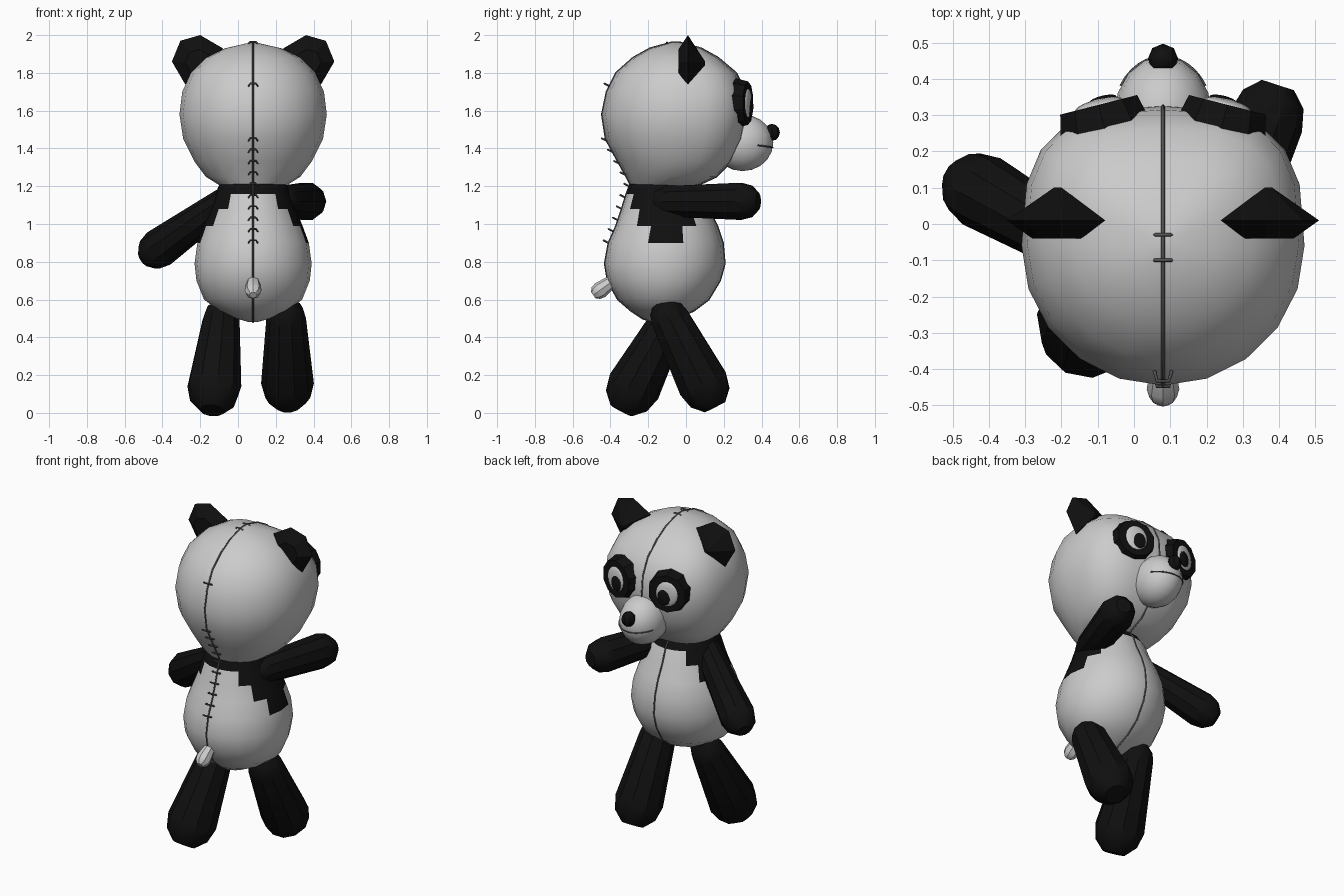
import bpy, bmesh, math
from mathutils import Vector

cube = bpy.data.objects.get("Cube")
if cube:
    bpy.data.objects.remove(cube, do_unlink=True)

CX = 0.08   # the toy's own centre line


def material(name, v):
    m = bpy.data.materials.new(name)
    m.use_nodes = True
    m.diffuse_color = (v, v, v, 1)
    m.node_tree.nodes["Principled BSDF"].inputs["Base Color"].default_value = (v, v, v, 1)
    return m


LIGHT = material("light_fur", 0.6)
BLACK = material("black_fur", 0.005)
THREAD = material("grey_thread", 0.09)


def finish(ob, *mats, angle=32):
    for m in mats:
        ob.data.materials.append(m)
    bpy.ops.object.select_all(action="DESELECT")
    ob.select_set(True)
    bpy.context.view_layer.objects.active = ob
    bpy.ops.object.shade_smooth_by_angle(angle=math.radians(angle))
    return ob


def skin(name, rings, mats, angle=32):
    """Join rings of points into a closed tube with capped ends."""
    bm = bmesh.new()
    loops = [[bm.verts.new(p) for p in r] for r in rings]
    n = len(loops[0])
    for a, b in zip(loops, loops[1:]):
        for i in range(n):
            j = (i + 1) % n
            bm.faces.new((a[i], a[j], b[j], b[i]))
    bm.faces.new(loops[0])
    bm.faces.new(loops[-1])
    bmesh.ops.recalc_face_normals(bm, faces=bm.faces)
    me = bpy.data.meshes.new(name)
    bm.to_mesh(me)
    bm.free()
    ob = bpy.data.objects.new(name, me)
    bpy.context.collection.objects.link(ob)
    return finish(ob, *mats, angle=angle)


def stack(name, profile, mats, front=1.0, n=20):
    """Horizontal oval rings from (height, half width, back y, front y)."""
    rings = []
    for z, w, y0, y1 in profile:
        ring = []
        for i in range(n):
            c, s = math.cos(math.tau * i / n), math.sin(math.tau * i / n)
            p = front if s > 0 else 1.0
            x = math.copysign(abs(c) ** p, c) * w
            y = math.copysign(abs(s) ** p, s) * (y1 - y0) / 2
            ring.append((CX + x, (y0 + y1) / 2 + y, z))
        rings.append(ring)
    return skin(name, rings, mats)


def limb(name, a, b, ra, rb, mat, n=10):
    """Tapered rod with blunt rounded ends, a and b being the cap centres."""
    a, b = Vector(a), Vector(b)
    d = (b - a).normalized()
    rot = d.to_track_quat("Z", "Y")
    steps = [(a, -ra, ra * 0.45), (a, -ra * 0.6, ra * 0.85), (a, 0, ra),
             (b, 0, rb), (b, rb * 0.6, rb * 0.85), (b, rb, rb * 0.45)]
    rings = [[c + d * t + rot @ Vector((r * math.cos(math.tau * i / n), r * math.sin(math.tau * i / n), 0))
              for i in range(n)] for c, t, r in steps]
    return skin(name, rings, [mat])


def ball(name, loc, radii, mat, seg=16, rings=10):
    bpy.ops.mesh.primitive_uv_sphere_add(segments=seg, ring_count=rings, radius=1, location=loc)
    ob = bpy.context.object
    ob.name, ob.scale = name, radii
    return finish(ob, mat)


def threads(name, paths, depth):
    cu = bpy.data.curves.new(name, "CURVE")
    cu.dimensions, cu.bevel_depth, cu.bevel_resolution = "3D", depth, 0
    cu.use_fill_caps = True
    for pts in paths:
        sp = cu.splines.new("POLY")
        sp.points.add(len(pts) - 1)
        for q, p in zip(sp.points, pts):
            q.co = (*p, 1)
    ob = bpy.data.objects.new(name, cu)
    bpy.context.collection.objects.link(ob)
    cu.materials.append(THREAD)


# Head and body profiles
HEAD = [(1.2, .17, -.29, .05), (1.25, .25, -.315, .16), (1.33, .31, -.36, .24),
        (1.45, .37, -.425, .3), (1.58, .39, -.445, .325), (1.7, .375, -.42, .315),
        (1.8, .33, -.37, .265), (1.88, .25, -.28, .17), (1.93, .15, -.19, .08),
        (1.96, .02, -.08, -.03)]
BODY = [(.48, .02, -.17, -.12), (.5, .09, -.23, -.05), (.54, .18, -.29, .04),
        (.6, .26, -.36, .12), (.7, .3, -.415, .18), (.79, .31, -.43, .205),
        (.9, .295, -.41, .195), (.99, .262, -.37, .165), (1.08, .225, -.34, .12),
        (1.16, .2, -.315, .09), (1.23, .17, -.29, .04)]
stack("head", HEAD, [LIGHT], front=0.7)
body = stack("body", BODY, [LIGHT, BLACK])

# Black yoke across the shoulders, dipping under each arm
for f in body.data.polygons:
    x, y, z = f.center
    dip = abs(x - CX) > .13 and z > .9 and abs(y + .09) < (z - .82) * .62
    f.material_index = int(z > 1.15 or dip)

# Arms and legs in a walking pose
limb("right_arm", (-.07, -.11, 1.12), (-.42, .09, .87), .075, .105, BLACK)
limb("left_arm", (.24, -.1, 1.12), (.365, .285, 1.12), .085, .103, BLACK)
limb("right_leg", (-.09, -.09, .49), (-.125, -.275, .14), .1, .145, BLACK)
limb("left_leg", (.255, -.085, .5), (.262, .09, .155), .105, .14, BLACK)
limb("tail", (CX, -.4, .69), (CX, -.455, .65), .035, .045, LIGHT, 8)

# Ears, eye patches, eyes
EAR = [(.43, 1.86), (.385, 1.97), (.28, 2), (.16, 1.93), (.2, 1.78), (.36, 1.74)]
for side, s in (("left", 1), ("right", -1)):
    layers = [(.1, .08), (.01, 1), (-.04, .5)]
    skin(side + "_ear", [[(CX + s * (.29 + (x - .29) * k), y, 1.85 + (z - 1.85) * k) for x, z in EAR]
                         for y, k in layers], [BLACK], angle=25)
    out = Vector((s * math.sin(.25), math.cos(.25), 0))
    across = Vector((-out.y * s, out.x * s, 0))   # towards the nose
    rot = out.to_track_quat("Z", "Y").to_euler()
    base = Vector((CX + s * .165, .28, 1.64))
    bpy.ops.mesh.primitive_cone_add(vertices=10, radius1=.14, radius2=.115, depth=.1, location=base, rotation=rot)
    patch = bpy.context.object
    patch.name = side + "_eye_patch"
    finish(patch, BLACK)
    eye = ball(side + "_eye", base + out * .048, (.068, .078, .018), LIGHT)
    eye.rotation_euler = rot
    pupil = ball(side + "_pupil", base + out * .06 + across * .014 + Vector((0, 0, -.018)),
                 (.04, .05, .012), BLACK)
    pupil.rotation_euler = rot

# Muzzle, nose, mouth
ball("muzzle", (CX, .3, 1.43), (.135, .162, .15), LIGHT)
ball("nose", (CX, .455, 1.485), (.042, .042, .045), BLACK, 8, 6)
mouth = []
for i in range(13):
    t = math.radians(30 + 10 * i)
    mouth.append((CX + .134 * math.cos(t), .3 + .161 * math.sin(t), 1.405 + .015 * math.cos(t) ** 2))
threads("mouth", [mouth], .004)

# Seam around the middle of the head and body
seams = []
for prof in (HEAD, BODY):
    back = [(CX, p[2], p[0]) for p in prof]
    front = [(CX, p[3], p[0]) for p in prof]
    seams += [back + front[::-1]]
threads("seam", seams, .005)


# Stitches down the back and over the crown
def back_y(z):
    prof = HEAD if z > 1.2 else BODY
    for a, b in zip(prof, prof[1:]):
        if a[0] <= z <= b[0]:
            return a[2] + (b[2] - a[2]) * (z - a[0]) / (b[0] - a[0])


def stitch(y, z, dy, dz):
    return [(CX - .024, y, z), (CX - .016, y + dy, z + dz), (CX + .016, y + dy, z + dz), (CX + .024, y, z)]


heights = [.9 + .06 * i for i in range(10)] + [1.73]
loops = [stitch(back_y(z), z, -.028, .014) for z in heights]
loops += [stitch(y, 1.955, 0, .008) for y in (-.03, -.1)]
threads("stitches", loops, .005)
